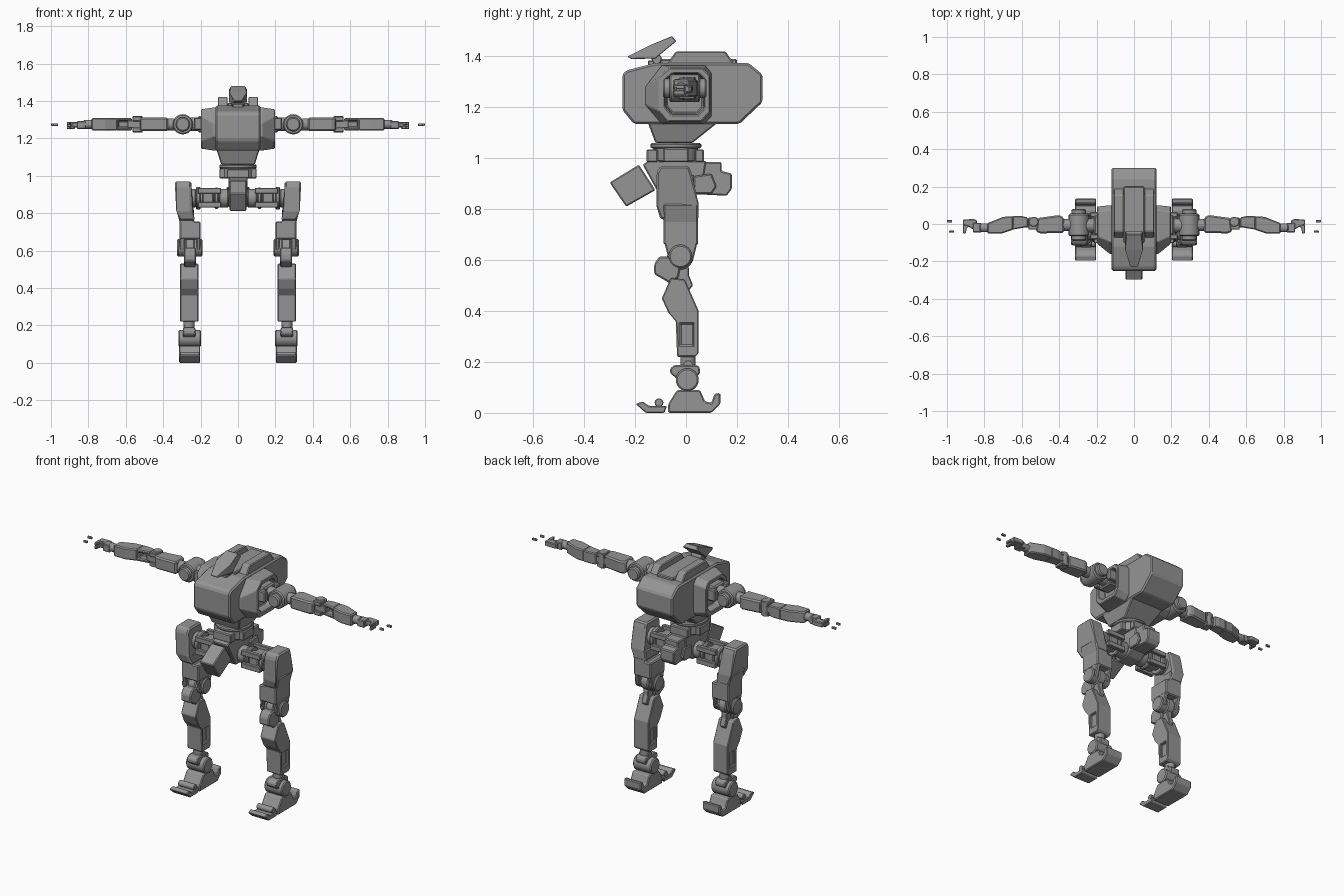
import bpy, bmesh, math
from mathutils import Vector, Matrix

if "Cube" in bpy.data.objects:
    bpy.data.objects.remove(bpy.data.objects["Cube"], do_unlink=True)

grey = bpy.data.materials.new("armour_grey")
grey.use_nodes = True
grey.diffuse_color = (0.3, 0.3, 0.3, 1)
grey.node_tree.nodes["Principled BSDF"].inputs["Base Color"].default_value = (0.3, 0.3, 0.3, 1)


def finish(name, bm, bevel=0.0, pair=False, cutter=None):
    """Turn a bmesh into an object, with optional cut, bevel and left/right mirror."""
    bmesh.ops.recalc_face_normals(bm, faces=bm.faces)
    mesh = bpy.data.meshes.new(name)
    bm.to_mesh(mesh)
    bm.free()
    mesh.materials.append(grey)
    ob = bpy.data.objects.new(name, mesh)
    bpy.context.collection.objects.link(ob)
    if cutter:
        mod = ob.modifiers.new("cut", "BOOLEAN")
        mod.operation, mod.object, mod.solver = "DIFFERENCE", cutter, "EXACT"
        cutter.hide_render = True
        cutter.hide_set(True)
    if bevel:
        mod = ob.modifiers.new("bevel", "BEVEL")
        mod.width, mod.segments, mod.limit_method = bevel, 1, "ANGLE"
    if pair:
        ob.modifiers.new("mirror", "MIRROR").use_mirror_merge = False
    return ob


def prism(name, pts, axis, a, b, bevel=0.005, taper=None, **kw):
    """Extrude a profile along an axis; taper scales x about the middle."""
    put = {"x": lambda p, t: (t, p[0], p[1]),
           "y": lambda p, t: (p[0], t, p[1]),
           "z": lambda p, t: (p[0], p[1], t)}[axis]
    bm = bmesh.new()
    ends = [[bm.verts.new(put(p, t)) for p in pts] for t in (a, b)]
    for end in ends:
        bm.faces.new(end)
    for i in range(len(pts)):
        j = (i + 1) % len(pts)
        bm.faces.new((ends[0][i], ends[0][j], ends[1][j], ends[1][i]))
    if taper:
        for v in bm.verts:
            v.co.x *= taper(v.co)
    return finish(name, bm, bevel, **kw)


def box(name, x, y, z, bevel=0.005, **kw):
    return prism(name, [(x[0], y[0]), (x[1], y[0]), (x[1], y[1]), (x[0], y[1])],
                 "z", z[0], z[1], bevel, **kw)


def cyl(name, centre, r, depth, axis, bevel=0.006, r2=None, **kw):
    bm = bmesh.new()
    bmesh.ops.create_cone(bm, cap_ends=True, segments=24, radius1=r,
                          radius2=r if r2 is None else r2, depth=depth)
    turn = {"x": Matrix.Rotation(math.pi / 2, 4, "Y"),
            "y": Matrix.Rotation(math.pi / 2, 4, "X"), "z": Matrix()}[axis]
    bm.transform(Matrix.Translation(centre) @ turn)
    ob = finish(name, bm, bevel, **kw)
    bpy.context.view_layer.objects.active = ob
    bpy.ops.object.select_all(action="DESELECT")
    ob.select_set(True)
    bpy.ops.object.shade_smooth_by_angle(angle=math.radians(30))
    return ob


# Torso: central hull, lower taper, top plate and rails
prism("torso_hull", [(-.25, 1.33), (-.235, 1.345), (-.12, 1.375), (.245, 1.375), (.3, 1.33),
                     (.3, 1.22), (.21, 1.135), (-.205, 1.135), (-.25, 1.19)],
      "x", -.12, .12, .008)
prism("torso_lower", [(-.15, 1.14), (.125, 1.14), (.025, 1.06), (-.12, 1.06)], "x", -.115, .115,
      taper=lambda c: .78 if c.z < 1.1 else 1)
rail = [(-.075, 1.37), (-.04, 1.42), (.155, 1.42), (.19, 1.37)]
prism("top_rails", rail, "x", .055, .108, pair=True)
box("top_spine", (-.055, .055), (-.1, .2), (1.37, 1.39))

# Octagonal side pods with a recessed shoulder socket
outer = [(-.16, 1.28), (-.095, 1.365), (.075, 1.365), (.1, 1.335), (.1, 1.165),
         (.07, 1.135), (-.095, 1.135), (-.16, 1.21)]
inner = [(-.105, 1.32), (-.065, 1.355), (.065, 1.355), (.093, 1.325), (.093, 1.18),
         (.062, 1.145), (-.07, 1.145), (-.105, 1.185)]
bm = bmesh.new()
loops = [[bm.verts.new((x, y, z)) for y, z in ring] for x, ring in
         ((.1, outer), (.13, outer), (.197, inner))]
mid = Vector((0, -.005, 1.262))
for x, s in ((.197, .78), (.15, .72)):
    loops.append([bm.verts.new((x, mid.y + (y - mid.y) * s, mid.z + (z - mid.z) * s)) for y, z in inner])
for lo, hi in zip(loops, loops[1:]):
    for i in range(len(lo)):
        j = (i + 1) % len(lo)
        bm.faces.new((lo[i], lo[j], hi[j], hi[i]))
bm.faces.new(loops[0])
bm.faces.new(loops[-1])
finish("side_pods", bm, .004, pair=True)

# Head: tilted wedge narrowing to the front, on a small neck
prism("head", [(-.23, 1.4), (-.14, 1.445), (-.055, 1.48), (-.038, 1.46), (-.12, 1.392), (-.215, 1.39)],
      "x", -.05, .05, .003,
      taper=lambda c: .4 if c.y < -.2 else .72 if c.z > 1.47 else 1)
cyl("neck", (0, -.115, 1.39), .02, .07, "x", .003)
box("neck_base", (-.03, .03), (-.15, -.07), (1.36, 1.385))

# Waist turntable and brackets
cyl("waist_ring", (0, -.04, 1.05), .1, .022, "z")
cyl("waist_drum", (0, -.04, 1.015), .088, .06, "z")
box("waist_bracket_front", (-.06, .06), (-.155, -.11), (.985, 1.035))
box("waist_bracket_rear", (-.06, .06), (.035, .07), (.985, 1.035))
box("waist_side_brackets", (.06, .1), (-.09, .01), (.985, 1.04), pair=True)

# Pelvis: core, tilted front guard and rear block
prism("pelvis_core", [(-.17, .975), (-.14, .995), (.08, .99), (.06, .87), (0, .83), (-.09, .83)],
      "x", -.05, .05)
prism("pelvis_front_guard", [(-.3, .905), (-.185, .975), (-.12, .875), (-.235, .81)], "x", -.045, .045)
prism("pelvis_rear_block", [(.02, .96), (.075, .985), (.14, .985), (.14, .95), (.18, .94),
                            (.18, .88), (.16, .853), (.02, .86)], "x", -.045, .045)
prism("pelvis_rear_sides", [(.03, .93), (.1, .94), (.12, .89), (.1, .86), (.03, .86)], "x", .045, .062, pair=True)

# Hip axles
hip = (-.035, .88)
for name, a, b, r in (("hip_inner_drums", .05, .1, .05), ("hip_axles", .05, .27, .035),
                      ("hip_collars", .105, .125, .057), ("hip_outer_drums", .2, .225, .06),
                      ("hip_end_drums", .225, .26, .05)):
    cyl(name, ((a + b) / 2, *hip), r, b - a, "x", .005, pair=True)
for side, y in (("front", -.09), ("rear", .02)):
    for level, z in (("upper", .92), ("lower", .845)):
        box(f"hip_{level}_{side}_bars", (.09, .215), (y - .012, y + .012), (z - .015, z + .015), .003, pair=True)
box("hip_yoke", (.13, .19), (-.085, .015), (.845, .915), pair=True)

# Thighs: outer hip shell, then an inward-set knee fork
prism("hip_shells", [(-.1, .97), (.012, .97), (.022, .94), (.05, .82), (.05, .76), (-.1, .76),
                     (-.115, .81), (-.115, .945)], "x", .25, .337, .008, pair=True,
      taper=lambda c: .92 if c.z < .79 else 1)
prism("thighs", [(.235, .82), (.33, .82), (.312, .75), (.312, .66), (.2, .66), (.2, .755), (.235, .755)],
      "y", -.088, .048, .006, pair=True)
for side, a, b in (("inner", .2, .222), ("outer", .285, .312)):
    prism(f"knee_fork_{side}", [(-.085, .67), (.045, .67), (.028, .6), (0, .575), (-.045, .575), (-.07, .61)],
          "x", a, b, pair=True)
knee = (-.022, .615)
cyl("knee_drums", (.257, *knee), .046, .136, "x", pair=True)
cyl("knee_cores", (.257, *knee), .052, .05, "x", pair=True)
prism("kneecaps", [(-.125, .585), (-.105, .615), (-.05, .615), (-.022, .57), (-.03, .53),
                   (-.065, .51), (-.125, .545)], "x", .225, .29, .006, pair=True)
prism("knee_links", [(-.01, .6), (.012, .57), (.012, .54), (.028, .5), (.01, .48), (-.06, .5), (-.06, .56)],
      "x", .24, .275, .004, pair=True)

# Shins with a sunken panel on each side
shin = [(-.095, .45), (-.06, .53), (-.005, .525), (.05, .4), (.05, .235), (.035, .22),
        (-.035, .22), (-.04, .36), (-.07, .395)]
panel_cutters = []
for side, a, b in (("outer", .297, .34), ("inner", .18, .228)):
    panel_cutters.append(box(f"shin_cutter_{side}", (a, b), (-.022, .03), (.265, .352), 0))
cut = panel_cutters[0]
join = panel_cutters[1].modifiers
bm = bmesh.new()
for ob in panel_cutters:
    bm.from_mesh(ob.data)
bm.to_mesh(cut.data)
bm.free()
bpy.data.objects.remove(panel_cutters[1], do_unlink=True)
prism("shins", shin, "x", .212, .31, .006, pair=True, cutter=cut)

# Ankles
cyl("ankle_posts", (.262, .008, .205), .03, .05, "z", .004, pair=True)
cyl("ankle_rollers", (.262, .008, .188), .02, .06, "x", .003, pair=True)
prism("ankle_blocks", [(-.062, .175), (-.045, .188), (.045, .188), (.055, .175), (.055, .155),
                       (.03, .13), (-.03, .13), (-.062, .155)], "x", .228, .295, pair=True)
cyl("ankle_drums", (.258, .005, .13), .045, .12, "x", pair=True)

# Feet: main sole with raised heel, hinged toe
prism("feet", [(-.07, .0), (-.07, .035), (-.035, .09), (.055, .09), (.075, .045), (.1, .04),
               (.112, .075), (.135, .078), (.135, .035), (.1, 0)], "x", .202, .315, pair=True)
prism("toes", [(-.198, .035), (-.17, .045), (-.145, .027), (-.075, .027), (-.085, 0), (-.158, 0)],
      "x", .202, .315, .004, pair=True)
cyl("toe_hinges", (.258, -.106, .04), .017, .105, "x", .003, pair=True)

# Shoulders: gimbal in the socket, then a drum
arm_z = 1.275
box("shoulder_blocks", (.14, .215), (-.06, .045), (1.23, 1.32), .008, pair=True)
cyl("shoulder_axles", (.22, -.008, arm_z), .037, .09, "x", pair=True)
for side, y in (("front", -.068), ("rear", .05)):
    box(f"shoulder_{side}_clamps", (.15, .235), (y - .014, y + .014), (1.245, 1.31), pair=True)
cyl("shoulder_drums", (.295, -.005, arm_z), .054, .12, "y", pair=True)
cyl("shoulder_caps", (.295, -.005, arm_z), .038, .17, "y", pair=True)

# Upper arms and elbows
cyl("arm_necks", (.36, -.005, arm_z), .032, .06, "x", .003, pair=True)
prism("upper_arms", [(.375, -.048), (.375, .035), (.4, .048), (.515, .032), (.525, -.04), (.5, -.05)],
      "z", 1.238, 1.311, .008, pair=True)
box("elbow_links", (.5, .59), (-.02, .03), (1.255, 1.295), .003, pair=True)
cyl("elbow_pivots", (.537, .012, arm_z), .026, .09, "z", .003, pair=True)
for level, z in (("upper", 1.304), ("lower", 1.246)):
    box(f"elbow_{level}_plates", (.515, .565), (-.03, .035), (z - .013, z + .013), .004, pair=True)

# Forearms: slim fork section running into the angular main shell
prism("forearms", [(.645, .042), (.7, .038), (.783, .005), (.783, -.052), (.71, -.052), (.645, -.03)],
      "z", 1.241, 1.309, .006, pair=True)
prism("forearm_rears", [(.568, .035), (.6, .042), (.65, .042), (.65, -.03), (.568, -.016)],
      "z", 1.241, 1.309, .005, pair=True,
      cutter=box("forearm_cutter", (.58, .64), (-.1, .02), (1.258, 1.292), 0))

# Hands: wrist, hooked palm and separate fingertips
cyl("wrists", (.8, -.02, arm_z), .024, .05, "x", .003, pair=True)
box("palm_roots", (.815, .862), (-.045, .006), (1.25, 1.292), .004, pair=True)
prism("palms", [(.84, .02), (.86, .027), (.915, .023), (.915, -.005), (.885, -.014), (.85, -.035), (.84, -.035)],
      "z", 1.258, 1.287, .004, pair=True)
for level, z in (("upper", 1.28), ("lower", 1.258)):
    prism(f"{level}_fingers", [(.87, -.01), (.915, -.005), (.913, -.05), (.9, -.05), (.893, -.02)],
          "z", z - .008, z + .008, .002, pair=True)
box("fingertips_rear", (.972, 1.0), (.009, .021), (1.267, 1.28), .002, pair=True)
box("fingertips_front", (.962, .988), (-.046, -.035), (1.267, 1.28), .002, pair=True)
